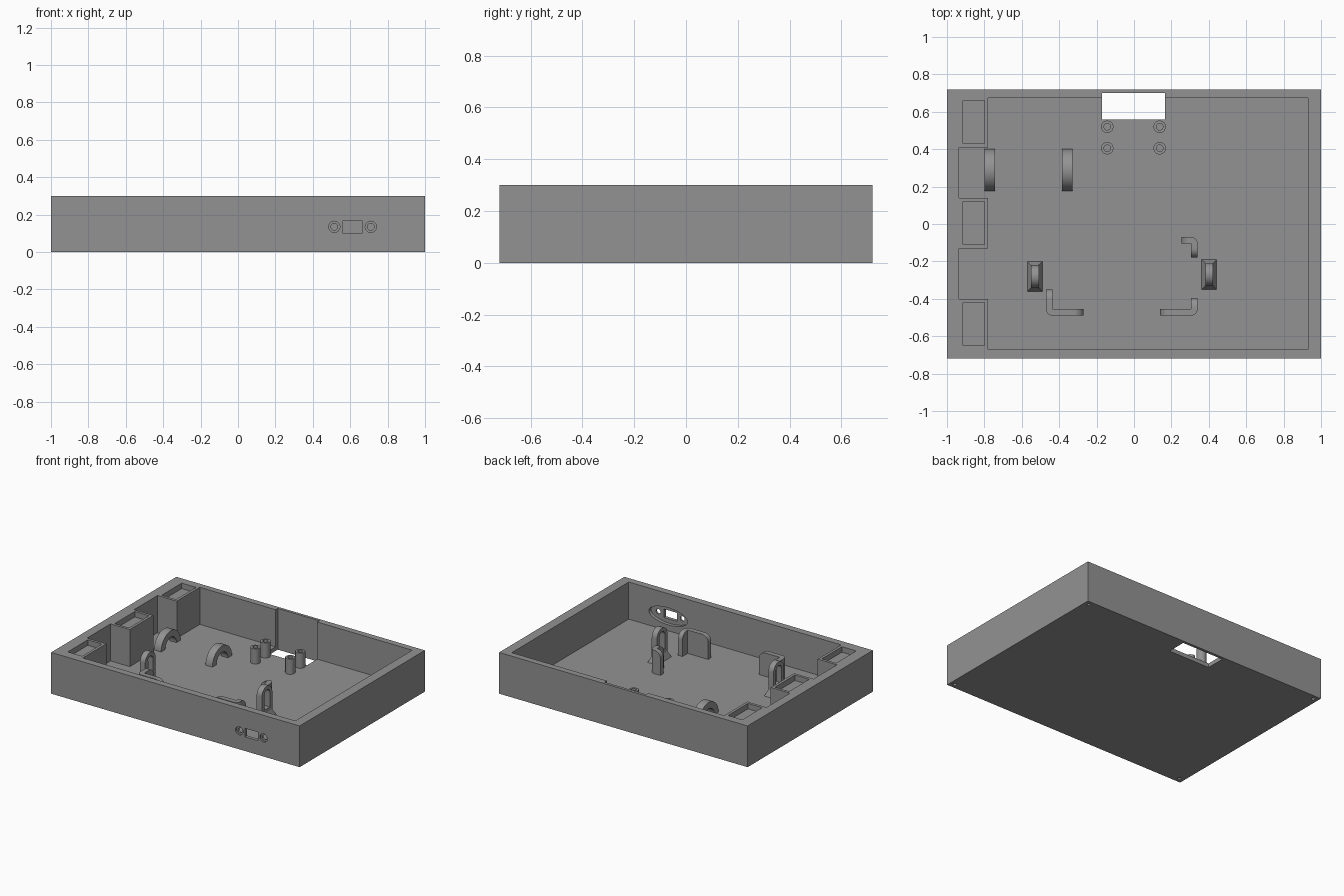
import bpy, bmesh, math
from mathutils import Vector

if "Cube" in bpy.data.objects:
    bpy.data.objects.remove(bpy.data.objects["Cube"])

grey = bpy.data.materials.new("mid grey")
grey.diffuse_color = (0.29, 0.29, 0.29, 1)
grey.use_nodes = True
grey.node_tree.nodes["Principled BSDF"].inputs["Base Color"].default_value = grey.diffuse_color
FLOOR, TOP = 0.03, 0.30


def finish(name, bm, smooth=False):
    bmesh.ops.recalc_face_normals(bm, faces=bm.faces[:])
    me = bpy.data.meshes.new(name)
    bm.to_mesh(me)
    bm.free()
    me.materials.append(grey)
    ob = bpy.data.objects.new(name, me)
    bpy.context.collection.objects.link(ob)
    if smooth:
        shade(ob)
    return ob


def shade(ob):
    bpy.ops.object.select_all(action='DESELECT')
    ob.select_set(True)
    bpy.context.view_layer.objects.active = ob
    bpy.ops.object.shade_smooth_by_angle(angle=math.radians(30))


def prism(name, pts, axis, lo, hi, smooth=False):
    """Extrude a 2D outline along an axis (the outline uses the other two axes in order)."""
    def place(p, d):
        q = list(p)
        q.insert("xyz".index(axis), d)
        return Vector(q)
    bm = bmesh.new()
    face = bm.faces.new([bm.verts.new(place(p, lo)) for p in pts])
    ext = bmesh.ops.extrude_face_region(bm, geom=[face])
    verts = [g for g in ext["geom"] if isinstance(g, bmesh.types.BMVert)]
    bmesh.ops.translate(bm, verts=verts, vec=place((0, 0), hi - lo))
    return finish(name, bm, smooth)


def rect(a0, a1, b0, b1):
    return [(a0, b0), (a1, b0), (a1, b1), (a0, b1)]


def arc(ca, cb, ra, rb, start, end, n=16):
    angles = [math.radians(start + (end - start) * i / n) for i in range(n + 1)]
    return [(ca + ra * math.cos(t), cb + rb * math.sin(t)) for t in angles]


def ring(ca, cb, ra, rb, n=32):
    return arc(ca, cb, ra, rb, 0, 360, n)[:-1]


def cut(ob, cutter):
    mod = ob.modifiers.new("cut", 'BOOLEAN')
    mod.operation, mod.solver, mod.object = 'DIFFERENCE', 'EXACT', cutter
    bpy.context.view_layer.objects.active = ob
    bpy.ops.object.modifier_apply(modifier=mod.name)
    bpy.data.objects.remove(cutter, do_unlink=True)


# Tray shell with one cavity: bays between the left blocks and a thinned back wall
case = prism("case", rect(-1, 1, -0.72, 0.72), 'z', 0, TOP)
cavity = [(-0.78, -0.67), (0.93, -0.67), (0.93, 0.675), (0.165, 0.675), (0.165, 0.70),
          (-0.17, 0.70), (-0.17, 0.675), (-0.78, 0.675), (-0.78, 0.41), (-0.935, 0.41),
          (-0.935, 0.14), (-0.78, 0.14), (-0.78, -0.13), (-0.935, -0.13),
          (-0.935, -0.40), (-0.78, -0.40)]
cut(case, prism("cutter", cavity, 'z', FLOOR, 0.5))
cut(case, prism("cutter", rect(-0.17, 0.165, 0.56, 0.70), 'z', -0.1, 0.1))

# Shallow pockets on top of the left blocks
for y0, y1 in ((0.43, 0.66), (-0.11, 0.12), (-0.65, -0.42)):
    cut(case, prism("cutter", rect(-0.915, -0.80, y0, y1), 'z', TOP - 0.04, 0.5))

# Front port: oval recess inside, rectangular opening and two countersunk screw holes
cut(case, prism("cutter", ring(0.613, 0.135, 0.155, 0.062, 48), 'y', -0.695, -0.6))
cut(case, prism("cutter", rect(0.56, 0.665, 0.103, 0.165), 'y', -0.8, -0.6))
for x in (0.515, 0.71):
    cut(case, prism("cutter", ring(x, 0.135, 0.018, 0.018, 24), 'y', -0.8, -0.6))
    cut(case, prism("cutter", ring(x, 0.135, 0.03, 0.03, 24), 'y', -0.8, -0.708))

# Screw holes under the corners
for x in (-0.963, 0.963):
    for y in (-0.685, 0.685):
        cut(case, prism("cutter", ring(x, y, 0.012, 0.012, 16), 'z', -0.1, 0.1))
shade(case)

# Hollow standoffs beside the floor opening
for x in (-0.143, 0.137):
    for y in (0.405, 0.52):
        post = prism("standoff", ring(x, y, 0.033, 0.033), 'z', FLOOR - 0.005, 0.14)
        cut(post, prism("cutter", ring(x, y, 0.018, 0.018), 'z', 0.04, 0.2))
        shade(post)

# Half-round strap loops
for x in (-0.77, -0.357):
    pts = arc(0.288, FLOOR, 0.112, 0.112, 0, 180, 24) + arc(0.288, FLOOR, 0.065, 0.065, 180, 0, 24)
    prism("strap_loop", pts, 'x', x - 0.028, x + 0.028, True)

# Tall slotted posts with flared feet
for x, y in ((-0.53, -0.28), (0.402, -0.27)):
    r, z = 0.06, 0.205
    outline = [(y - r, FLOOR - 0.005), (y + r, FLOOR - 0.005)] + arc(y, z, r, r, 0, 180)
    post = prism("slotted_post", outline, 'x', x - 0.021, x + 0.021)
    slot = arc(y, z, 0.032, 0.032, 0, 180) + [(y - 0.032, 0.10), (y + 0.032, 0.10)]
    cut(post, prism("cutter", slot, 'x', x - 0.1, x + 0.1))
    shade(post)
    bm = bmesh.new()
    bmesh.ops.create_cube(bm, size=1)
    for v in bm.verts:
        w, d, h = (0.042, 0.12, 0.075) if v.co.z > 0 else (0.08, 0.16, FLOOR)
        v.co = (x + math.copysign(w / 2, v.co.x), y + math.copysign(d / 2, v.co.y), h)
    finish("post_foot", bm)

# Corner brackets: two legs with rounded upper ends joined by a rounded corner
T, H, R = 0.035, 0.20, 0.05


def leg(axis, start, end, lo):
    s = 1 if end > start else -1
    pts = [(start, FLOOR), (end, FLOOR)] + arc(end - s * R, H - R, s * R, R, 0, 90, 10) + [(start, H)]
    prism("bracket_leg", pts, axis, lo, lo + T, True)


for cx, cy, ex, ey in ((-0.47, -0.49, -0.27, -0.35), (0.34, -0.49, 0.14, -0.395),
                       (0.34, -0.07, 0.255, -0.18)):
    sx = 1 if ex > cx else -1
    sy = 1 if ey > cy else -1
    ix, iy = cx + sx * T, cy + sy * T
    leg('y', ix, ex, min(cy, iy))
    leg('x', iy, ey, min(cx, ix))
    pie = [(ix, iy)] + arc(ix, iy, -sx * T, -sy * T, 0, 90, 8)
    prism("bracket_corner", pie, 'z', FLOOR, H, True)
